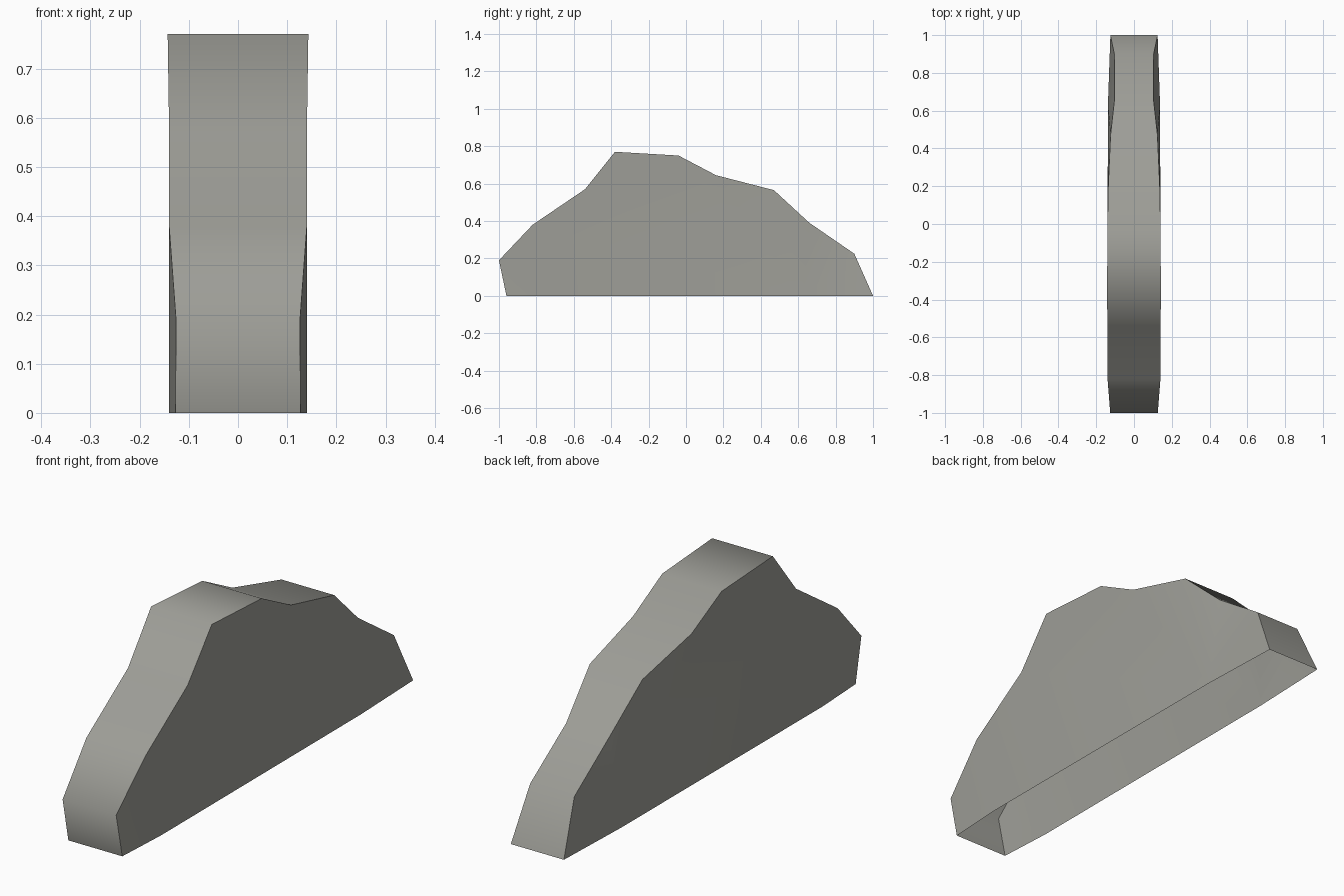
import bpy
import bmesh
import math

if "Cube" in bpy.data.objects:
    bpy.data.objects.remove(bpy.data.objects["Cube"])

# Outline from front foot over the crest to rear foot: (y, z, half width)
OUTLINE = [
    (-0.96, 0.00, 0.127), (-1.00, 0.19, 0.126), (-0.82, 0.38, 0.14),
    (-0.54, 0.57, 0.14), (-0.38, 0.77, 0.143), (-0.04, 0.75, 0.14),
    (0.16, 0.645, 0.138), (0.47, 0.565, 0.124), (0.66, 0.39, 0.103),
    (0.90, 0.225, 0.104), (1.00, 0.00, 0.125),
]
# Points on the lower rim where the side panels start to taper
RIM = [(-0.72, 0.0, 0.14), (0.63, 0.0, 0.138)]

bm = bmesh.new()


def add_side(sign):
    """One side panel: flat middle with fans tapering to both ends."""
    p = [bm.verts.new((sign * w, y, z)) for y, z, w in OUTLINE]
    front, rear = [bm.verts.new((sign * w, y, z)) for y, z, w in RIM]
    bm.faces.new([front] + p[2:7] + [rear])
    for i in (0, 1):
        bm.faces.new((front, p[i], p[i + 1]))
    for i in range(6, 10):
        bm.faces.new((rear, p[i], p[i + 1]))
    return p


# Side panels and the band joining them; the underside is open
left, right = add_side(-1), add_side(1)
for i in range(len(OUTLINE) - 1):
    bm.faces.new((left[i], right[i], right[i + 1], left[i + 1]))
bmesh.ops.recalc_face_normals(bm, faces=bm.faces)
# Open shell: make sure normals point outwards
crest = max(bm.faces, key=lambda f: f.calc_center_median().z)
if crest.normal.z < 0:
    bmesh.ops.reverse_faces(bm, faces=bm.faces)

mesh = bpy.data.meshes.new("curved_shell")
bm.to_mesh(mesh)
bm.free()
shell = bpy.data.objects.new("curved_shell", mesh)
bpy.context.collection.objects.link(shell)

# Single warm grey
grey = bpy.data.materials.new("warm_grey")
grey.diffuse_color = (0.34, 0.34, 0.31, 1)
grey.use_nodes = True
grey.node_tree.nodes["Principled BSDF"].inputs["Base Color"].default_value = grey.diffuse_color
mesh.materials.append(grey)

# Smooth along the band, sharp at the side edges
bpy.context.view_layer.objects.active = shell
shell.select_set(True)
bpy.ops.object.shade_smooth_by_angle(angle=math.radians(60))
